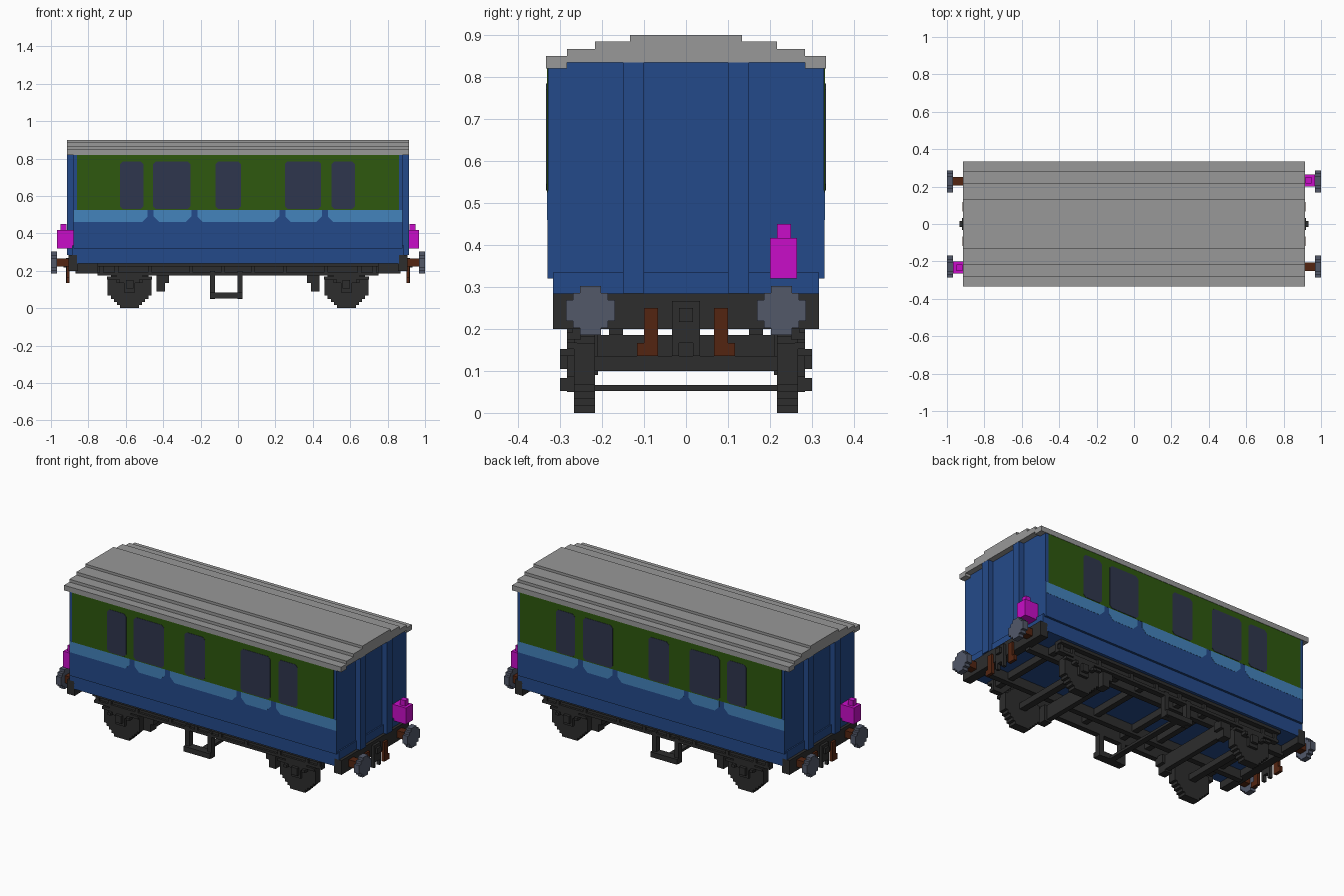
import bpy
import bmesh
from math import sqrt

cube = bpy.data.objects.get("Cube")
if cube:
    bpy.data.objects.remove(cube)

VOXEL = 0.0167
SIDES = (-1, 1)
CORNERS = [(sx, sy) for sx in SIDES for sy in SIDES]


def material(name, *srgb):
    linear = [((c / 255 + 0.055) / 1.055) ** 2.4 if c > 10 else c / 3300 for c in srgb]
    mat = bpy.data.materials.new(name)
    mat.use_nodes = True
    mat.diffuse_color = (*linear, 1)
    shader = mat.node_tree.nodes["Principled BSDF"]
    shader.inputs["Base Color"].default_value = (*linear, 1)
    shader.inputs["Roughness"].default_value = 0.8
    return mat


blue = material("body blue", 36, 74, 138)
green = material("panel green", 46, 88, 14)
sky = material("band light blue", 68, 131, 188)
glass = material("window slate", 47, 54, 77)
grey = material("roof grey", 152, 152, 152)
black = material("chassis black", 45, 45, 45)
brown = material("coupling brown", 84, 37, 17)
steel = material("buffer steel", 82, 88, 105)
magenta = material("lamp magenta", 200, 13, 200)


def finish(name, mat, bm):
    bmesh.ops.recalc_face_normals(bm, faces=bm.faces)
    mesh = bpy.data.meshes.new(name)
    bm.to_mesh(mesh)
    bm.free()
    mesh.materials.append(mat)
    bpy.context.collection.objects.link(bpy.data.objects.new(name, mesh))


def boxes(name, mat, spans, sides=((1, 1),)):
    """Boxes given as (x0, x1, y0, y1, z0, z1), repeated for each mirror pair."""
    bm = bmesh.new()
    for sx, sy in sides:
        for x0, x1, y0, y1, z0, z1 in spans:
            for v in bmesh.ops.create_cube(bm, size=1)["verts"]:
                v.co.x = sx * ((x0 + x1) / 2 + v.co.x * (x1 - x0))
                v.co.y = sy * ((y0 + y1) / 2 + v.co.y * (y1 - y0))
                v.co.z = (z0 + z1) / 2 + v.co.z * (z1 - z0)
    finish(name, mat, bm)


def centred(x, y, z0, z1):
    return (-x, x, -y, y, z0, z1)


def plates(name, mat, x0, x1, z0, z1, lift, left=0, right=0, top=0):
    """A thin panel with clipped corners on both long sides."""
    outline = [(x0, z0 + left), (x0 + left, z0), (x1 - right, z0), (x1, z0 + right),
               (x1, z1 - top), (x1 - top, z1), (x0 + top, z1), (x0, z1 - top)]
    outline = list(dict.fromkeys(outline))
    bm = bmesh.new()
    for side in SIDES:
        face = bm.faces.new([bm.verts.new((x, side * 0.327, z)) for x, z in outline])
        grown = bmesh.ops.extrude_face_region(bm, geom=[face])["geom"]
        for v in grown:
            if isinstance(v, bmesh.types.BMVert):
                v.co.y = side * (0.329 + lift)
    finish(name, mat, bm)


def disc_rows(radius):
    """Half width, bottom and top of each step of a blocky disc."""
    odd = radius % 1
    for i in range(int(2 * radius)):
        rise = i + 0.5 - radius
        half = round(sqrt(radius ** 2 - rise ** 2) - odd) + odd
        yield half * VOXEL, i * VOXEL, (i + 1) * VOXEL


# Body shell, lower skirt and end ribs
boxes("body", blue, [centred(0.88, 0.329, 0.32, 0.835)])
plates("waist_panel", blue, -0.88, 0.88, 0.32, 0.53, 0.001)
boxes("skirt", blue, [centred(0.86, 0.317, 0.24, 0.32)])
boxes("end_sill", blue, [centred(0.888, 0.317, 0.285, 0.335)])
boxes("end_rib", blue, [(0.87, 0.913, 0.1, 0.15, 0.285, 0.835)], CORNERS)

# Painted side panels and scalloped band
plates("green_panel", green, -0.862, 0.862, 0.525, 0.82, 0.002)
band_edges = [-0.88, -0.467, -0.233, 0.237, 0.465, 0.88]
for i, (a, b) in enumerate(zip(band_edges, band_edges[1:])):
    first, last = i == 0, i == len(band_edges) - 2
    plates("light_band", sky, a if first else a + 0.016, b if last else b - 0.016,
           0.46, 0.525, 0.002, 0 if first else 0.03, 0 if last else 0.03)

# Windows
for a, b in [(-0.63, -0.505), (-0.455, -0.255), (-0.12, 0.015), (0.25, 0.445), (0.5, 0.625)]:
    plates("window", glass, a, b, 0.53, 0.785, 0.004, 0.015, 0.015, 0.015)

# Stepped roof with drooping eaves
boxes("roof", grey, [centred(0.914, 0.283, 0.835, 0.867),
                     centred(0.914, 0.217, 0.867, 0.885),
                     centred(0.914, 0.133, 0.885, 0.9)])
boxes("roof_eave", grey, [(-0.914, 0.914, 0.283, 0.333, 0.82, 0.85)], [(1, 1), (1, -1)])

# Headstocks, side frames and inner beams
boxes("headstock", black, [(0.855, 0.905, -0.317, 0.317, 0.2, 0.285)], [(1, 1), (-1, 1)])
LONG = [(1, 1), (1, -1)]
boxes("side_frame", black, [(-0.75, 0.75, 0.25, 0.27, 0.175, 0.24),
                            (-0.75, 0.75, 0.27, 0.3, 0.222, 0.24),
                            (-0.75, 0.75, 0.27, 0.283, 0.175, 0.192)], LONG)
boxes("frame_rib", black, [(x - 0.01, x + 0.01, 0.27, 0.283, 0.19, 0.225)
                           for x in (0.08, 0.25, 0.47, 0.65, 0.73)], CORNERS)
boxes("inner_beam", black, [(-0.87, 0.87, 0.15, 0.183, 0.185, 0.24)], LONG)
boxes("cross_member", black, [(x - 0.017, x + 0.017, -0.25, 0.25, 0.2, 0.24)
                              for x in (0.13, 0.3, 0.72)], [(1, 1), (-1, 1)])

# Wheels, axles and brake gear
boxes("wheel", black, [(0.58 - half, 0.58 + half, 0.217, 0.267, low, high)
                       for half, low, high in disc_rows(7)], CORNERS)
boxes("axle", black, [(0.56, 0.6, -0.22, 0.22, 0.1, 0.135)], [(1, 1), (-1, 1)])
boxes("brake_beam", black, [(0.39, 0.42, -0.22, 0.22, 0.1, 0.185)], [(1, 1), (-1, 1)])
boxes("brake_block", black, [(0.37, 0.435, 0.21, 0.267, 0.135, 0.185),
                             (0.39, 0.435, 0.21, 0.267, 0.09, 0.135)], CORNERS)

# Axle boxes with leaf springs
boxes("axle_box", black, [(0.51, 0.65, 0.26, 0.283, 0.135, 0.18),
                          (0.55, 0.61, 0.26, 0.283, 0.085, 0.135),
                          (0.56, 0.6, 0.28, 0.3, 0.105, 0.15),
                          (0.46, 0.7, 0.26, 0.283, 0.152, 0.168),
                          (0.51, 0.53, 0.28, 0.3, 0.135, 0.152),
                          (0.63, 0.65, 0.28, 0.3, 0.135, 0.152)], CORNERS)

# Hanging step frames below the middle
boxes("step_frame", black, [(-0.15, -0.122, 0.25, 0.283, 0.05, 0.2),
                            (-0.003, 0.025, 0.25, 0.283, 0.05, 0.2),
                            (-0.15, 0.025, 0.25, 0.3, 0.052, 0.083)], LONG)
boxes("step_tie_bar", black, [(-0.08, -0.045, -0.26, 0.26, 0.052, 0.067)])

# Buffers
boxes("buffer_head", steel, [(0.967, 1, 0.228 - half, 0.228 + half, 0.185 + low, 0.185 + high)
                             for half, low, high in disc_rows(3.5)], CORNERS)
boxes("buffer_shank", brown, [(0.9, 0.967, 0.205, 0.25, 0.222, 0.265)], CORNERS)

# Centre coupling and the pipes beside it
boxes("coupling", black, [(0.9, 0.92, -0.033, 0.033, 0.167, 0.267),
                          (0.92, 0.933, -0.017, 0.017, 0.217, 0.25),
                          (0.9, 0.92, -0.033, -0.017, 0.135, 0.167),
                          (0.9, 0.92, 0.017, 0.033, 0.135, 0.167)], [(1, 1), (-1, 1)])
boxes("brake_pipe", brown, [(0.9, 0.918, 0.067, 0.1, 0.135, 0.25),
                            (0.9, 0.918, 0.1, 0.117, 0.135, 0.167)], CORNERS)

# Lamps on opposite corners
boxes("lamp", magenta, [(0.88, 0.967, 0.2, 0.265, 0.32, 0.417),
                        (0.917, 0.95, 0.217, 0.25, 0.417, 0.45)], [(1, 1), (-1, -1)])
